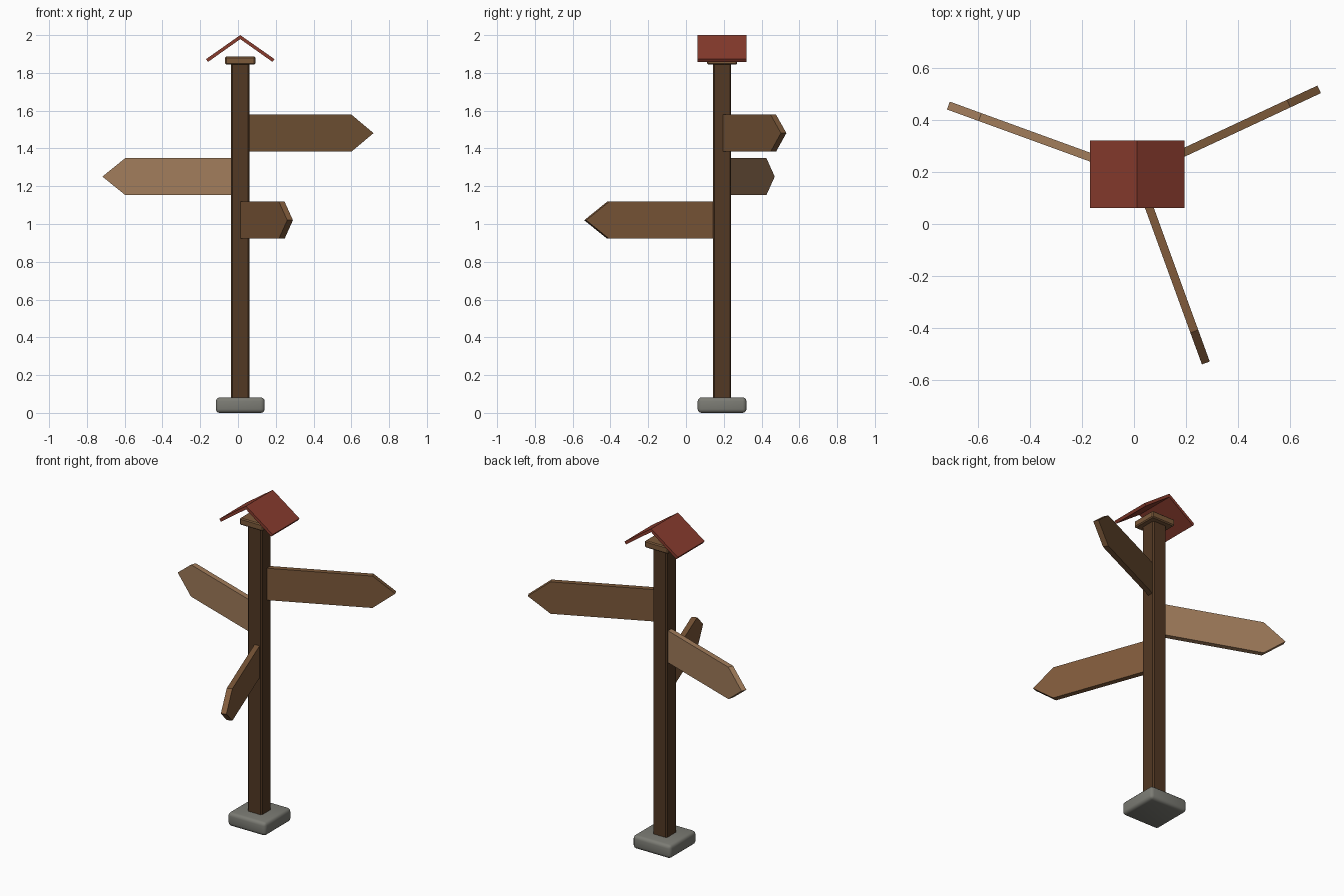
import bpy, bmesh, math
from mathutils import Matrix, Vector

if "Cube" in bpy.data.objects:
    bpy.data.objects.remove(bpy.data.objects["Cube"])

CX, CY = 0.012, 0.191      # post axis


def material(name, rgb):
    m = bpy.data.materials.new(name)
    m.diffuse_color = (*rgb, 1)
    m.use_nodes = True
    m.node_tree.nodes["Principled BSDF"].inputs["Base Color"].default_value = m.diffuse_color
    return m


dark_wood = material("dark wood", (0.085, 0.040, 0.017))
brown_wood = material("brown wood", (0.20, 0.100, 0.042))
warm_wood = material("warm wood", (0.22, 0.105, 0.044))
light_wood = material("light wood", (0.36, 0.205, 0.105))
red_tile = material("red roof", (0.25, 0.045, 0.027))
stone = material("grey stone", (0.20, 0.20, 0.175))


def make_object(name, bm, mat):
    bmesh.ops.recalc_face_normals(bm, faces=bm.faces)
    mesh = bpy.data.meshes.new(name)
    bm.to_mesh(mesh)
    bm.free()
    mesh.materials.append(mat)
    ob = bpy.data.objects.new(name, mesh)
    bpy.context.collection.objects.link(ob)
    return ob


def box(name, half, z0, z1, mat, bevel, segments=1):
    """Square block on the post axis with bevelled edges."""
    bm = bmesh.new()
    bmesh.ops.create_cube(bm, size=1)
    bmesh.ops.scale(bm, vec=(2 * half, 2 * half, z1 - z0), verts=bm.verts)
    bmesh.ops.translate(bm, vec=(CX, CY, (z0 + z1) / 2), verts=bm.verts)
    bmesh.ops.bevel(bm, geom=bm.edges[:], offset=bevel, segments=segments,
                    profile=0.5, affect='EDGES')
    return make_object(name, bm, mat)


def prism(name, outline, depth, matrix, mat):
    """Outline in local XZ, extruded symmetrically along local Y."""
    bm = bmesh.new()
    face = bm.faces.new([bm.verts.new((x, -depth / 2, z)) for x, z in outline])
    new = bmesh.ops.extrude_face_region(bm, geom=[face])["geom"]
    bmesh.ops.translate(bm, vec=(0, depth, 0),
                        verts=[g for g in new if isinstance(g, bmesh.types.BMVert)])
    bm.transform(matrix)
    return make_object(name, bm, mat)


# Post, stone foot and cap
foot = box("stone_foot", 0.129, 0.0, 0.082, stone, 0.02, 3)
foot.select_set(True)
bpy.context.view_layer.objects.active = foot
bpy.ops.object.shade_smooth_by_angle(angle=math.radians(40))
box("post", 0.048, 0.05, 1.86, dark_wood, 0.007)
box("post_cap", 0.08, 1.844, 1.886, brown_wood, 0.006)

# Arrow boards, radiating from the post axis
arrow = [(0.02, -0.098), (0.642, -0.098), (0.771, 0), (0.642, 0.098), (0.02, 0.098)]
for name, height, angle, mat in (("right_sign", 1.481, 25, brown_wood),
                                 ("left_sign", 1.251, 160, light_wood),
                                 ("front_sign", 1.02, -70, warm_wood)):
    place = Matrix.Translation((CX, CY, height)) @ Matrix.Rotation(math.radians(angle), 4, 'Z')
    prism(name, arrow, 0.032, place, mat)

# Two sloping roof boards meeting at the ridge
for name, side in (("roof_left", -1), ("roof_right", 1)):
    slope = [(0, 2.0), (side * 0.181, 1.873), (side * 0.171, 1.858), (0, 1.979)]
    prism(name, slope, 0.26, Matrix.Translation((CX, CY, 0)), red_tile)
